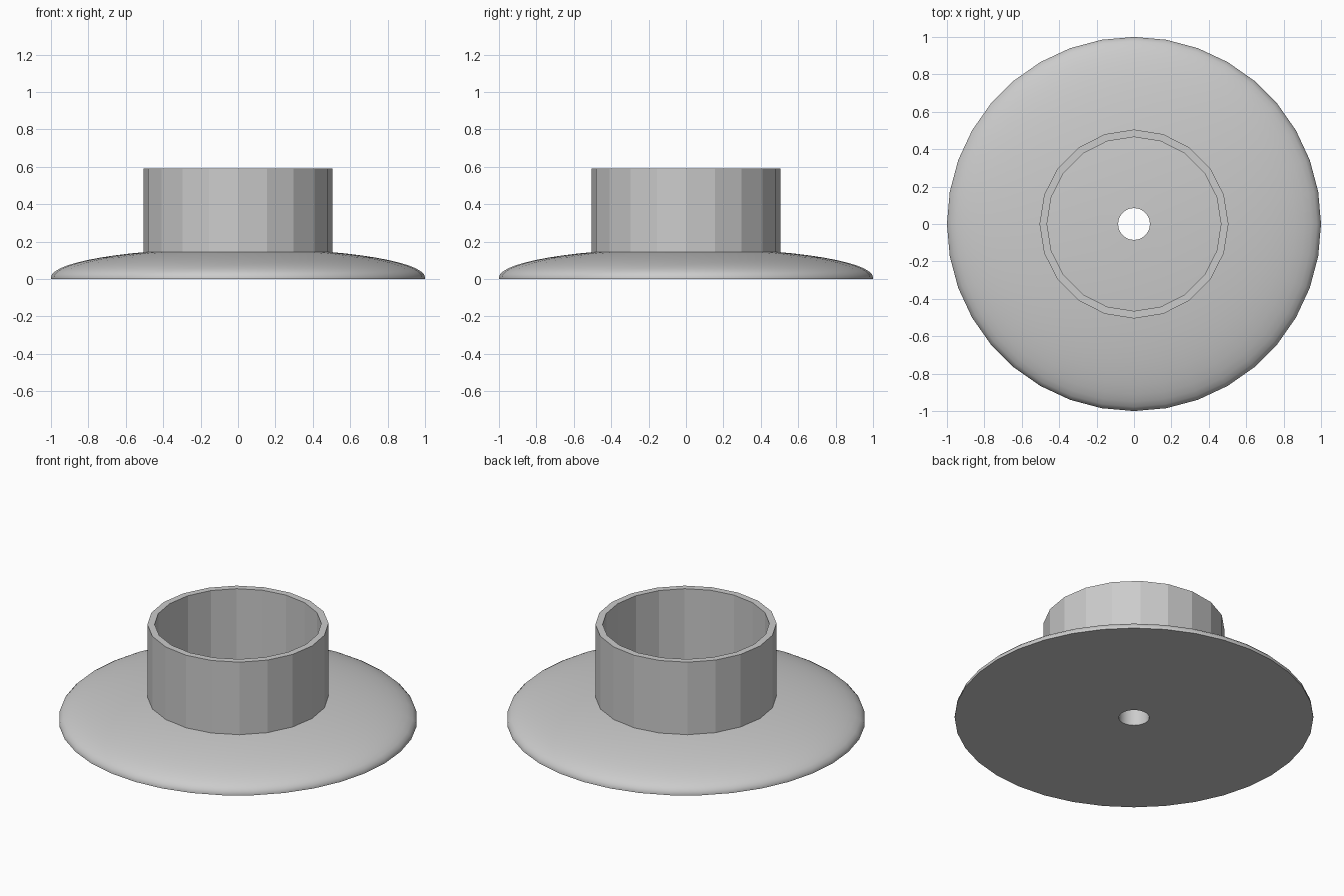
import bpy, bmesh, math

cube = bpy.data.objects.get("Cube")
if cube:
    bpy.data.objects.remove(cube, do_unlink=True)

grey = bpy.data.materials.new("light_grey")
grey.use_nodes = True
colour = (0.6, 0.6, 0.6, 1)
grey.diffuse_color = colour
grey.node_tree.nodes["Principled BSDF"].inputs["Base Color"].default_value = colour


def lathe(name, profile, sides):
    """Revolve a closed (radius, height) profile around z."""
    bm = bmesh.new()
    rings = []
    for i in range(sides):
        a = math.tau * i / sides
        rings.append([bm.verts.new((r * math.cos(a), r * math.sin(a), z))
                      for r, z in profile])
    n = len(profile)
    for i in range(sides):
        cur, nxt = rings[i], rings[(i + 1) % sides]
        for j in range(n):
            k = (j + 1) % n
            bm.faces.new((cur[j], nxt[j], nxt[k], cur[k]))
    bmesh.ops.recalc_face_normals(bm, faces=bm.faces[:])
    mesh = bpy.data.meshes.new(name)
    bm.to_mesh(mesh)
    bm.free()
    mesh.materials.append(grey)
    obj = bpy.data.objects.new(name, mesh)
    bpy.context.collection.objects.link(obj)
    return obj


# Domed base: flat underside, elliptical top, central through hole
HOLE, LIP, DOME = 0.085, 0.008, 0.157
steps = 14
end = math.acos(HOLE)
base_profile = [(HOLE, 0), (1, 0)]
for s in range(steps + 1):
    t = end * s / steps
    base_profile.append((math.cos(t), LIP + DOME * math.sin(t)))
base = lathe("domed_base", base_profile, 36)
bpy.ops.object.select_all(action="DESELECT")
base.select_set(True)
bpy.context.view_layer.objects.active = base
bpy.ops.object.shade_smooth_by_angle(angle=math.radians(35))

# Faceted open collar standing on the dome
lathe("collar", [(0.465, 0.1), (0.505, 0.1), (0.505, 0.59), (0.465, 0.59)], 20)
